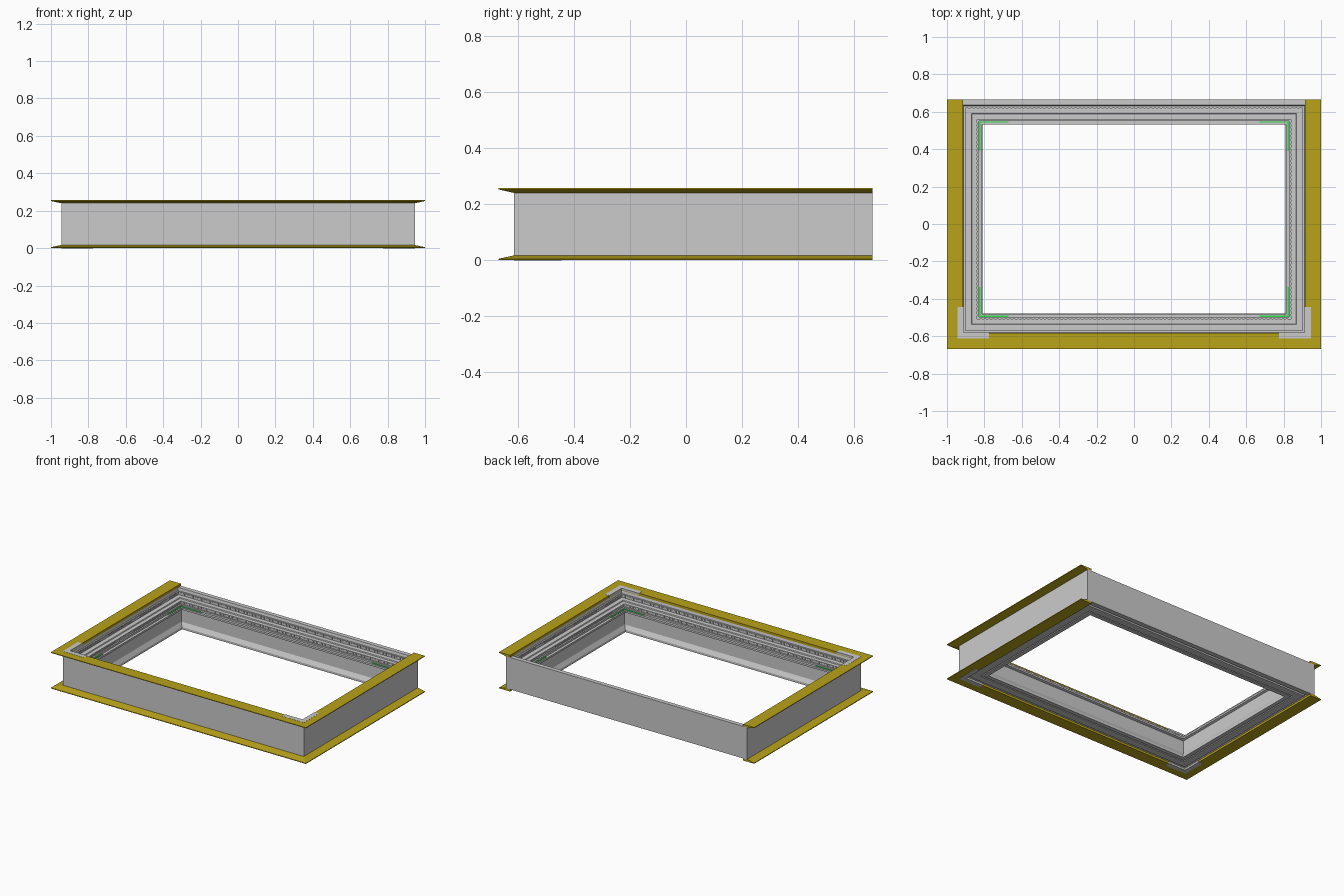
import bpy, bmesh

if "Cube" in bpy.data.objects:
    bpy.data.objects.remove(bpy.data.objects["Cube"])

HX, HY, CY, H = 0.945, 0.639, 0.026, 0.257   # outer frame half sizes, y centre, height
BACK, FRONT = CY + HY, CY - HY


def material(name, color):
    m = bpy.data.materials.new(name)
    m.diffuse_color = color
    m.use_nodes = True
    m.node_tree.nodes["Principled BSDF"].inputs["Base Color"].default_value = m.diffuse_color
    return m


yellow = material("yellow", (0.48, 0.36, 0.01, 1))
green = material("green", (0.02, 0.75, 0.06, 1))


def finish(bm, name, mat=None):
    bmesh.ops.recalc_face_normals(bm, faces=bm.faces)
    me = bpy.data.meshes.new(name)
    bm.to_mesh(me)
    bm.free()
    ob = bpy.data.objects.new(name, me)
    bpy.context.collection.objects.link(ob)
    if mat:
        me.materials.append(mat)
    return ob


def sweep(bm, profile, stations, closed=False):
    """Profile is (inset, z); a station is (x, y, inset direction x, y)."""
    rings = [[bm.verts.new((x + nx * d, y + ny * d, z)) for d, z in profile]
             for x, y, nx, ny in stations]
    n, m = len(profile), len(rings)
    for i in range(m if closed else m - 1):
        a, b = rings[i], rings[(i + 1) % m]
        for j in range(n):
            k = (j + 1) % n
            bm.faces.new((a[j], a[k], b[k], b[j]))
    if not closed:
        bm.faces.new(rings[0])
        bm.faces.new(rings[-1])


def corner(sx, sy):
    return (sx * HX, CY + sy * HY, -sx, -sy)


def corner_path(sx, sy, length):
    """Short L-shaped path around one frame corner."""
    x, y = sx * HX, CY + sy * HY
    return [(x - sx * length, y, 0, -sy), (x, y, -sx, -sy), (x, y - sy * length, -sx, 0)]


def flip(profile):
    return [(d, H - z) for d, z in profile]


LOOP = [corner(-1, 1), corner(-1, -1), corner(1, -1), corner(1, 1)]

# main frame: stepped extrusion with sloped inner lip and grooves underneath
frame_profile = [
    (0, 0.015), (0, 0.242), (0.030, 0.242), (0.034, 0.222), (0.044, 0.222), (0.044, 0.200),
    (0.075, 0.200), (0.078, 0.194), (0.105, 0.194), (0.105, 0.175), (0.115, 0.175),
    (0.115, 0.163), (0.133, 0.163), (0.133, 0.150), (0.118, 0.145), (0.118, 0.056),
    (0.134, 0.028), (0.134, 0.012), (0.105, 0.012), (0.105, 0.022), (0.097, 0.022),
    (0.097, 0.012), (0.045, 0.012), (0.045, 0.024), (0.034, 0.024), (0.034, 0.015)]
bm = bmesh.new()
sweep(bm, frame_profile, LOOP, closed=True)
finish(bm, "window_frame")

# yellow wedge flanges on the left, front and right, above and below
flange_profile = [(-0.055, H), (0.031, H), (0.031, 0.240), (0, 0.240), (-0.055, 0.252)]
u_path = [(-HX, BACK, 1, 0), corner(-1, -1), corner(1, -1), (HX, BACK, -1, 0)]
for name, prof in (("top_flange", flange_profile), ("bottom_flange", flip(flange_profile))):
    bm = bmesh.new()
    sweep(bm, prof, u_path)
    finish(bm, name, yellow)

# grey corner brackets set into the flanges at the front corners
bracket_profile = [(0, 0.245), (0, H + 0.001), (0.034, H + 0.001), (0.034, 0.245)]
for side, sx in (("left", -1), ("right", 1)):
    for level, prof in (("top", bracket_profile), ("bottom", flip(bracket_profile))):
        bm = bmesh.new()
        sweep(bm, prof, corner_path(sx, -1, 0.17))
        finish(bm, f"{level}_bracket_{side}")

# green corner clips on the inner ledge
clip_profile = [(0.116, 0.160), (0.116, 0.166), (0.123, 0.166), (0.123, 0.160)]
for sx in (-1, 1):
    for sy in (-1, 1):
        bm = bmesh.new()
        sweep(bm, clip_profile, corner_path(sx, sy, 0.275))
        finish(bm, "corner_clip", green)

# rows of small teeth along the inner steps
bm = bmesh.new()
for d, z0, z1 in ((0.044, 0.204, 0.218), (0.105, 0.178, 0.190)):
    tooth = [(d - 0.001, z0), (d - 0.001, z1), (d + 0.003, z1), (d + 0.003, z0)]
    for half, across in ((HX - d, False), (HY - d, True)):
        count = int(2 * half / 0.022)
        for i in range(1, count):
            t = -half + 2 * half * i / count
            for s in (-1, 1):
                if across:
                    ends = [(s * HX, CY + t + e, -s, 0) for e in (-0.005, 0.005)]
                else:
                    ends = [(t + e, CY + s * HY, 0, -s) for e in (-0.005, 0.005)]
                sweep(bm, tooth, ends)
finish(bm, "step_teeth")
